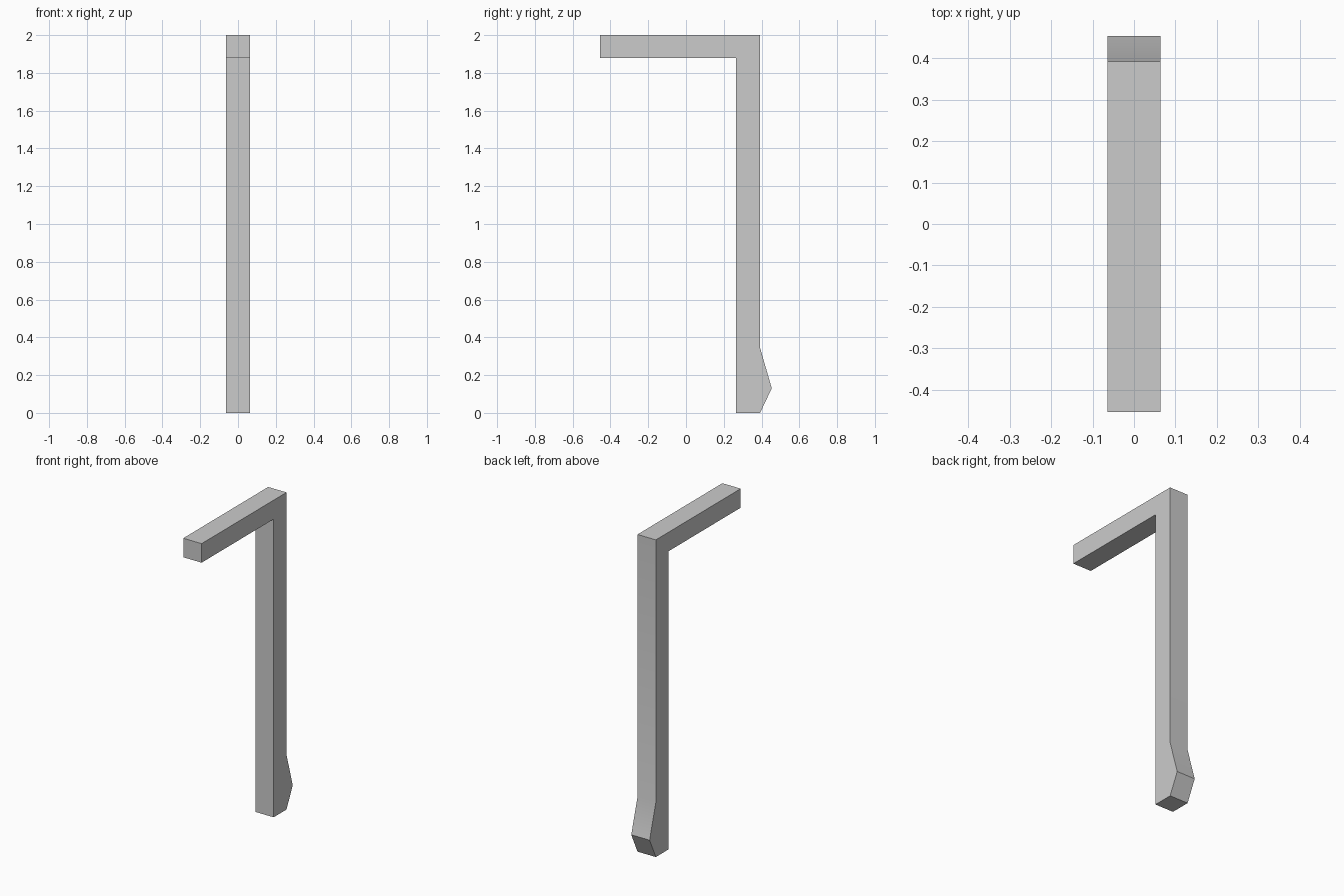
import bpy
import bmesh
import math

cube = bpy.data.objects.get("Cube")
if cube:
    bpy.data.objects.remove(cube, do_unlink=True)

# Single grey material
grey = bpy.data.materials.new("plain grey")
grey.use_nodes = True
colour = (0.6, 0.6, 0.6, 1)
grey.diffuse_color = colour
grey.node_tree.nodes["Principled BSDF"].inputs["Base Color"].default_value = colour

# Side outline (y, z): post with a pointed heel and a beam reaching forward
half_width = 0.064
outline = [(0.264, 0), (0.392, 0), (0.454, 0.13), (0.392, 0.345),
           (0.392, 2), (-0.454, 2), (-0.454, 1.88), (0.264, 1.88)]

# Extrude the outline across the width
bm = bmesh.new()
side = bm.faces.new([bm.verts.new((-half_width, y, z)) for y, z in outline])
extruded = bmesh.ops.extrude_face_region(bm, geom=[side])
far_verts = [e for e in extruded["geom"] if isinstance(e, bmesh.types.BMVert)]
bmesh.ops.translate(bm, verts=far_verts, vec=(2 * half_width, 0, 0))
bmesh.ops.recalc_face_normals(bm, faces=bm.faces)

mesh = bpy.data.meshes.new("bracket_post")
bm.to_mesh(mesh)
bm.free()
mesh.materials.append(grey)
post = bpy.data.objects.new("bracket_post", mesh)
bpy.context.collection.objects.link(post)

# Soften only the shallow bend above the heel
bpy.ops.object.select_all(action="DESELECT")
post.select_set(True)
bpy.context.view_layer.objects.active = post
bpy.ops.object.shade_smooth_by_angle(angle=math.radians(30))
